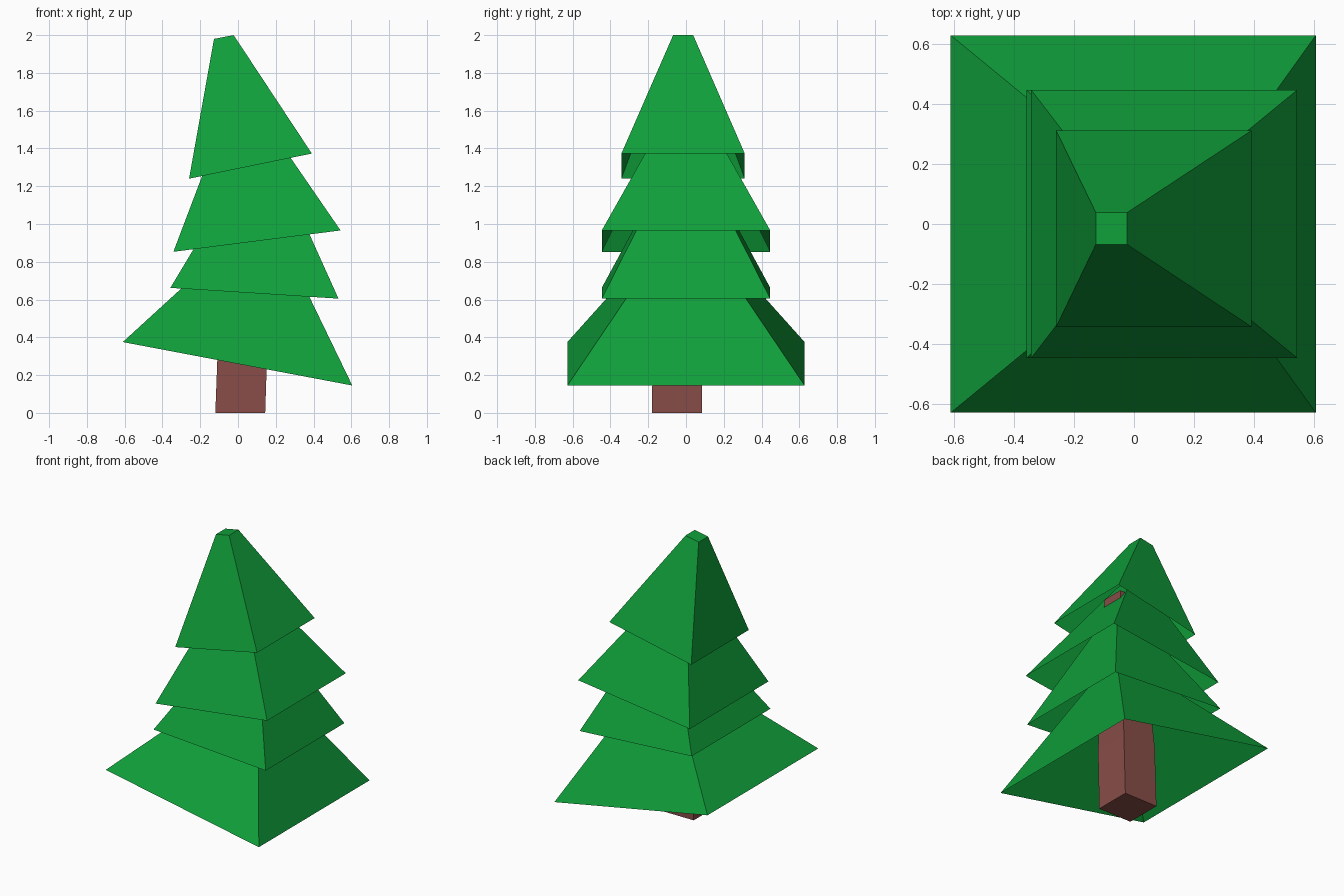
import bpy, bmesh
from mathutils import Vector

if "Cube" in bpy.data.objects:
    bpy.data.objects.remove(bpy.data.objects["Cube"])


def material(name, color):
    m = bpy.data.materials.new(name)
    m.diffuse_color = (*color, 1)
    m.use_nodes = True
    m.node_tree.nodes["Principled BSDF"].inputs["Base Color"].default_value = m.diffuse_color
    return m


green = material("needle green", (0.005, 0.345, 0.042))
brown = material("bark brown", (0.25, 0.075, 0.065))


def loft(name, rings, mat, cap_bottom):
    """Join four-corner rings into a faceted tube with a closed top."""
    bm = bmesh.new()
    loops = [[bm.verts.new(p) for p in ring] for ring in rings]
    for a, b in zip(loops, loops[1:]):
        for i in range(4):
            j = (i + 1) % 4
            bm.faces.new((a[i], a[j], b[j], b[i]))
    bm.faces.new(loops[-1])
    if cap_bottom:
        bm.faces.new(loops[0][::-1])
    me = bpy.data.meshes.new(name)
    bm.to_mesh(me)
    bm.free()
    me.materials.append(mat)
    ob = bpy.data.objects.new(name, me)
    bpy.context.collection.objects.link(ob)
    return ob


def ring(left, right, y0, y1):
    """Rectangle tilted in the xz plane, from its left and right (x, z)."""
    (xl, zl), (xr, zr) = left, right
    return [Vector(p) for p in ((xl, y0, zl), (xr, y0, zr), (xr, y1, zr), (xl, y1, zl))]


# Lower branch tiers: tilted open skirts narrowing toward a leaning apex
TIERS = [
    ("bottom_branches", (-0.61, 0.375), (0.605, 0.145), 0.628, (0.155, 1.075)),
    ("lower_branches", (-0.358, 0.662), (0.532, 0.605), 0.446, (0.135, 1.485)),
    ("upper_branches", (-0.342, 0.853), (0.543, 0.966), 0.446, (0.0, 1.755)),
]
for name, left, right, half, (ax, az) in TIERS:
    base = ring(left, right, -half, half)
    apex = Vector((ax, 0, az))
    loft(name, [base, [p.lerp(apex, 0.84) for p in base]], green, False)

# Top tier with its blunt tip
loft("top_branches", [ring((-0.259, 1.24), (0.391, 1.373), -0.342, 0.311),
                      ring((-0.127, 1.98), (-0.023, 2.0), -0.068, 0.038)], green, False)

# Leaning trunk running up inside the branches: x, y, z, half width
TRUNK = [(0.012, -0.048, 0, 0.132), (0.027, -0.045, 0.43, 0.131), (0.17, 0.08, 1.45, 0.08)]
loft("trunk", [ring((x - h, z), (x + h, z), y - h, y + h) for x, y, z, h in TRUNK],
     brown, True)
